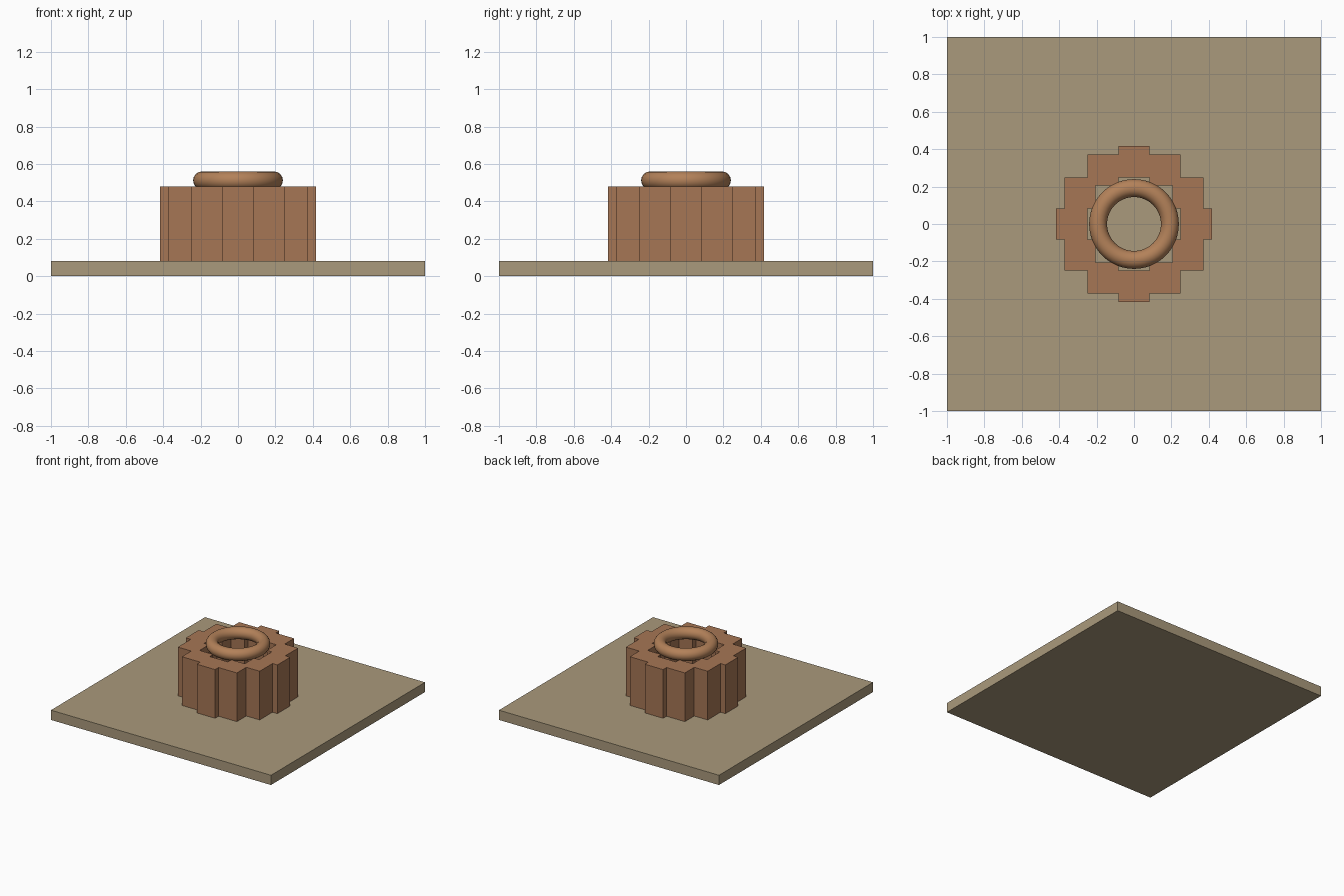
import bpy
import math

if "Cube" in bpy.data.objects:
    bpy.data.objects.remove(bpy.data.objects["Cube"])


def material(name, color):
    m = bpy.data.materials.new(name)
    m.diffuse_color = color
    m.use_nodes = True
    m.node_tree.nodes["Principled BSDF"].inputs["Base Color"].default_value = m.diffuse_color
    return m


stone = material("sand_stone", (0.40, 0.32, 0.20, 1))
brick = material("clay_brick", (0.38, 0.18, 0.09, 1))
clay = material("rim_clay", (0.45, 0.22, 0.10, 1))


def box(name, center, size, mat):
    bpy.ops.mesh.primitive_cube_add(size=1, location=center)
    o = bpy.context.object
    o.name = name
    o.scale = size
    bpy.ops.object.transform_apply(location=False, rotation=False, scale=True)
    o.data.materials.append(mat)
    return o


# Square ground slab
box("base_slab", (0, 0, 0.04), (2, 2, 0.08), stone)

# Ring of twelve unrotated upright blocks
for i in range(12):
    a = math.tau * i / 12
    box(f"wall_block_{i + 1}", (0.333 * math.cos(a), 0.333 * math.sin(a), 0.28),
        (0.1667, 0.1667, 0.40), brick)

# Round rim resting above the wall
bpy.ops.mesh.primitive_torus_add(major_radius=0.192, minor_radius=0.048,
                                 major_segments=48, minor_segments=16,
                                 location=(0, 0, 0.512))
rim = bpy.context.object
rim.name = "rim_ring"
rim.data.materials.append(clay)
bpy.ops.object.shade_smooth_by_angle(angle=math.radians(40))
